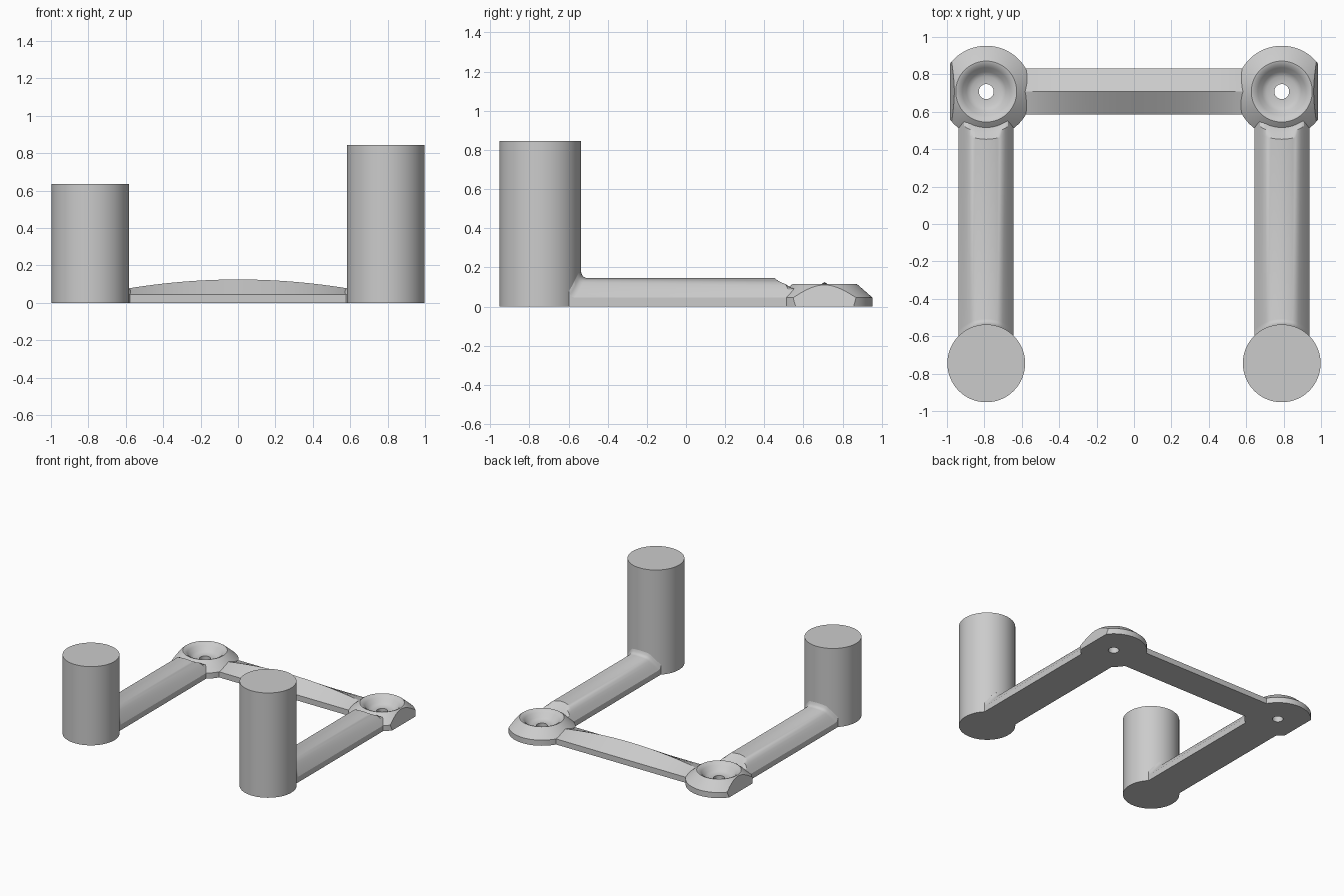
import bpy, bmesh, math
from mathutils import Vector

cube = bpy.data.objects.get("Cube")
if cube:
    bpy.data.objects.remove(cube, do_unlink=True)

GREY = (0.6, 0.6, 0.6, 1)
grey = bpy.data.materials.new("plain grey")
grey.use_nodes = True
grey.diffuse_color = GREY
grey.node_tree.nodes["Principled BSDF"].inputs["Base Color"].default_value = GREY

ARM_X, PILLAR_Y, PAD_Y = 0.79, -0.745, 0.708
PILLAR_R, HALF_W = 0.208, 0.147


def finish(bm, name, angle=30):
    bmesh.ops.recalc_face_normals(bm, faces=bm.faces)
    mesh = bpy.data.meshes.new(name)
    bm.to_mesh(mesh)
    bm.free()
    mesh.materials.append(grey)
    obj = bpy.data.objects.new(name, mesh)
    bpy.context.collection.objects.link(obj)
    bpy.ops.object.select_all(action='DESELECT')
    obj.select_set(True)
    bpy.context.view_layer.objects.active = obj
    bpy.ops.object.shade_smooth_by_angle(angle=math.radians(angle))
    return obj


def loft(name, sections, angle=30):
    """Bridge closed sections and cap both ends."""
    bm = bmesh.new()
    rings = [[bm.verts.new(p) for p in s] for s in sections]
    for a, b in zip(rings, rings[1:]):
        for i in range(len(a)):
            j = (i + 1) % len(a)
            bm.faces.new((a[i], a[j], b[j], b[i]))
    bm.faces.new(rings[0])
    bm.faces.new(rings[-1])
    return finish(bm, name, angle)


def pillar(name, x, height):
    bm = bmesh.new()
    bmesh.ops.create_cone(bm, cap_ends=True, segments=64, radius1=PILLAR_R,
                          radius2=PILLAR_R, depth=height)
    bmesh.ops.translate(bm, verts=bm.verts, vec=(x, PILLAR_Y, height / 2))
    finish(bm, name)


def arm_height(u):
    # Slightly crowned top with rounded shoulders
    u = abs(u)
    if u < 0.07:
        return 0.145 - 0.01 * (u / 0.07) ** 2
    return 0.135 - 0.09 * ((u - 0.07) / 0.077) ** 1.3


def arm(name, x):
    steps = 20
    us = [HALF_W * (2 * i / steps - 1) for i in range(steps + 1)]

    def section(y_at, z_at):
        top = [(x + u, y_at(u), z_at(u)) for u in us]
        ends = [(x + u, y_at(u), 0) for u in (HALF_W, -HALF_W)]
        return top + ends

    sections = []
    # Fillet where the arm meets the pillar
    for gap, lift in ((-0.02, 0.045), (0, 0.035), (0.006, 0.016), (0.016, 0.005), (0.03, 0)):
        sections.append(section(
            lambda u: PILLAR_Y + math.sqrt(PILLAR_R ** 2 - u * u) + gap,
            lambda u: arm_height(u) + lift))
    # Conical relief around the screw pad
    for r, cap in ((0.255, 0.145), (0.22, 0.115), (0.185, 0.085)):
        sections.append(section(
            lambda u: PAD_Y - math.sqrt(r * r - u * u),
            lambda u: min(arm_height(u), cap)))
    loft(name, sections)


def pad(name, side):
    # Countersunk screw pad, revolved and trimmed on its outer side
    profile = [(0.04, 0), (0.245, 0), (0.245, 0.045), (0.172, 0.109), (0.163, 0.115),
               (0.153, 0.113), (0.128, 0.095), (0.105, 0.065), (0.08, 0.05), (0.04, 0.05)]
    bm = bmesh.new()
    n = 64
    rings = []
    for k in range(n):
        a = 2 * math.pi * k / n
        rings.append([bm.verts.new((r * math.cos(a), r * math.sin(a), z)) for r, z in profile])
    for k in range(n):
        a, b = rings[k], rings[(k + 1) % n]
        for i in range(len(profile)):
            j = (i + 1) % len(profile)
            bm.faces.new((a[i], b[i], b[j], a[j]))
    bmesh.ops.bisect_plane(bm, geom=bm.verts[:] + bm.edges[:] + bm.faces[:],
                           plane_co=(side * 0.195, 0, 0),
                           plane_no=Vector((side, 0, 0.22)).normalized(), clear_outer=True)
    bmesh.ops.holes_fill(bm, edges=[e for e in bm.edges if e.is_boundary], sides=0)
    bmesh.ops.translate(bm, verts=bm.verts, vec=(side * ARM_X, PAD_Y, 0))
    finish(bm, name, 32)


# Pillars, arms and pads on both sides
for label, side, height in (("left", 1, 0.845), ("right", -1, 0.635)):
    pillar(label + "_pillar", side * ARM_X, height)
    arm(label + "_arm", side * ARM_X)
    pad(label + "_screw_pad", side)

# Crossbar with an arched ridge
bar = []
for i in range(25):
    x = 0.6 * (i / 12 - 1)
    ridge = 0.125 - 0.05 * (x / 0.6) ** 2
    bar.append([(x, 0.585, 0), (x, 0.585, 0.045), (x, PAD_Y, ridge),
                (x, 0.831, 0.045), (x, 0.831, 0)])
loft("crossbar", bar, 20)
